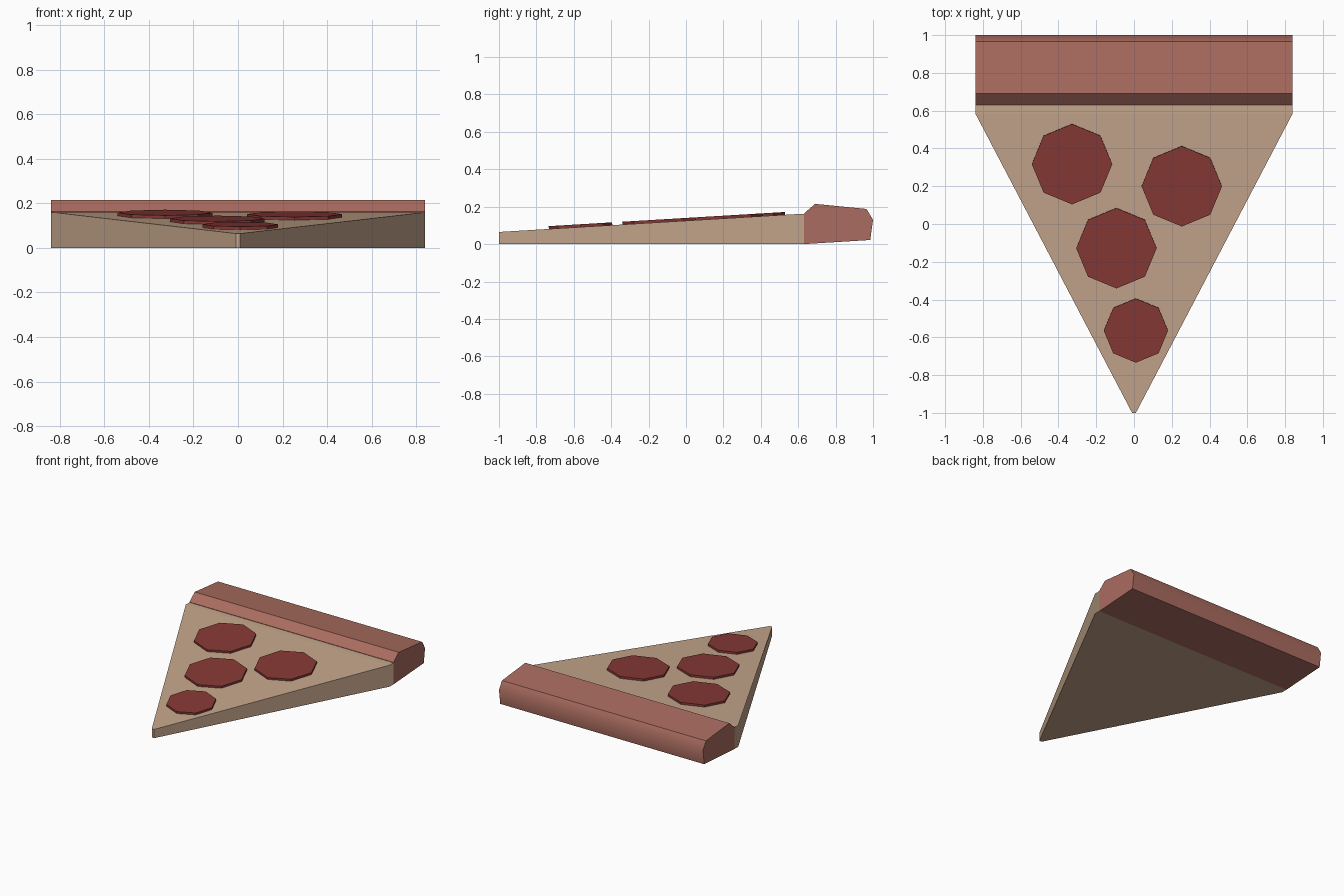
import bpy, bmesh, math
from mathutils import Matrix, Vector

if "Cube" in bpy.data.objects:
    bpy.data.objects.remove(bpy.data.objects["Cube"])


def material(name, rgb):
    m = bpy.data.materials.new(name)
    m.diffuse_color = (*rgb, 1)
    m.use_nodes = True
    m.node_tree.nodes["Principled BSDF"].inputs["Base Color"].default_value = m.diffuse_color
    return m


def add_object(name, bm, mat):
    bmesh.ops.recalc_face_normals(bm, faces=bm.faces)
    mesh = bpy.data.meshes.new(name)
    bm.to_mesh(mesh)
    bm.free()
    mesh.materials.append(mat)
    ob = bpy.data.objects.new(name, mesh)
    bpy.context.collection.objects.link(ob)
    return ob


def extrude_x(name, profile, half_width, mat):
    """Sweep a (y, z) side profile; half_width(y) gives the outline."""
    bm = bmesh.new()
    left = [bm.verts.new((-half_width(y), y, z)) for y, z in profile]
    right = [bm.verts.new((half_width(y), y, z)) for y, z in profile]
    n = len(profile)
    bm.faces.new(left)
    bm.faces.new(right[::-1])
    for i in range(n):
        j = (i + 1) % n
        bm.faces.new((left[i], right[i], right[j], left[j]))
    return add_object(name, bm, mat)


cheese = material("cheese", (0.56, 0.38, 0.26))
baked = material("baked_crust", (0.40, 0.15, 0.115))
meat = material("pepperoni", (0.24, 0.04, 0.036))

TIP_Y, BACK_Y, TIP_Z, BACK_Z = -1.0, 0.585, 0.065, 0.16
SLOPE = (BACK_Z - TIP_Z) / (BACK_Y - TIP_Y)

# Wedge-shaped slice, thinner towards the tip
extrude_x("slice_base",
          [(TIP_Y, 0), (BACK_Y, 0), (0.63, 0), (0.63, BACK_Z),
           (BACK_Y, BACK_Z), (TIP_Y, TIP_Z)],
          lambda y: min(0.84, 0.01 + 0.83 * (y - TIP_Y) / (BACK_Y - TIP_Y)),
          cheese)

# Rolled crust along the back, softly shaded on its rear edge
crust = extrude_x("crust",
                  [(0.63, 0), (0.985, 0.022), (1.0, 0.13), (0.965, 0.188),
                   (0.69, 0.215), (0.63, 0.163)],
                  lambda y: 0.84, baked)
bpy.context.view_layer.objects.active = crust
crust.select_set(True)
bpy.ops.object.shade_smooth_by_angle(angle=math.radians(40))

# Octagonal toppings lying on the sloping surface
THICK = 0.018
tilt = Matrix.Rotation(math.atan(SLOPE), 4, 'X')
for i, (x, y, r) in enumerate([(-0.328, 0.317, 0.213), (0.253, 0.2, 0.213),
                               (-0.093, -0.128, 0.213), (0.01, -0.564, 0.17)]):
    z = TIP_Z + SLOPE * (y - TIP_Y) + THICK / 2 - 0.003
    bm = bmesh.new()
    bmesh.ops.create_cone(bm, cap_ends=True, segments=8, radius1=r, radius2=r,
                          depth=THICK,
                          matrix=Matrix.Translation(Vector((x, y, z))) @ tilt)
    add_object(f"pepperoni_{i + 1}", bm, meat)
